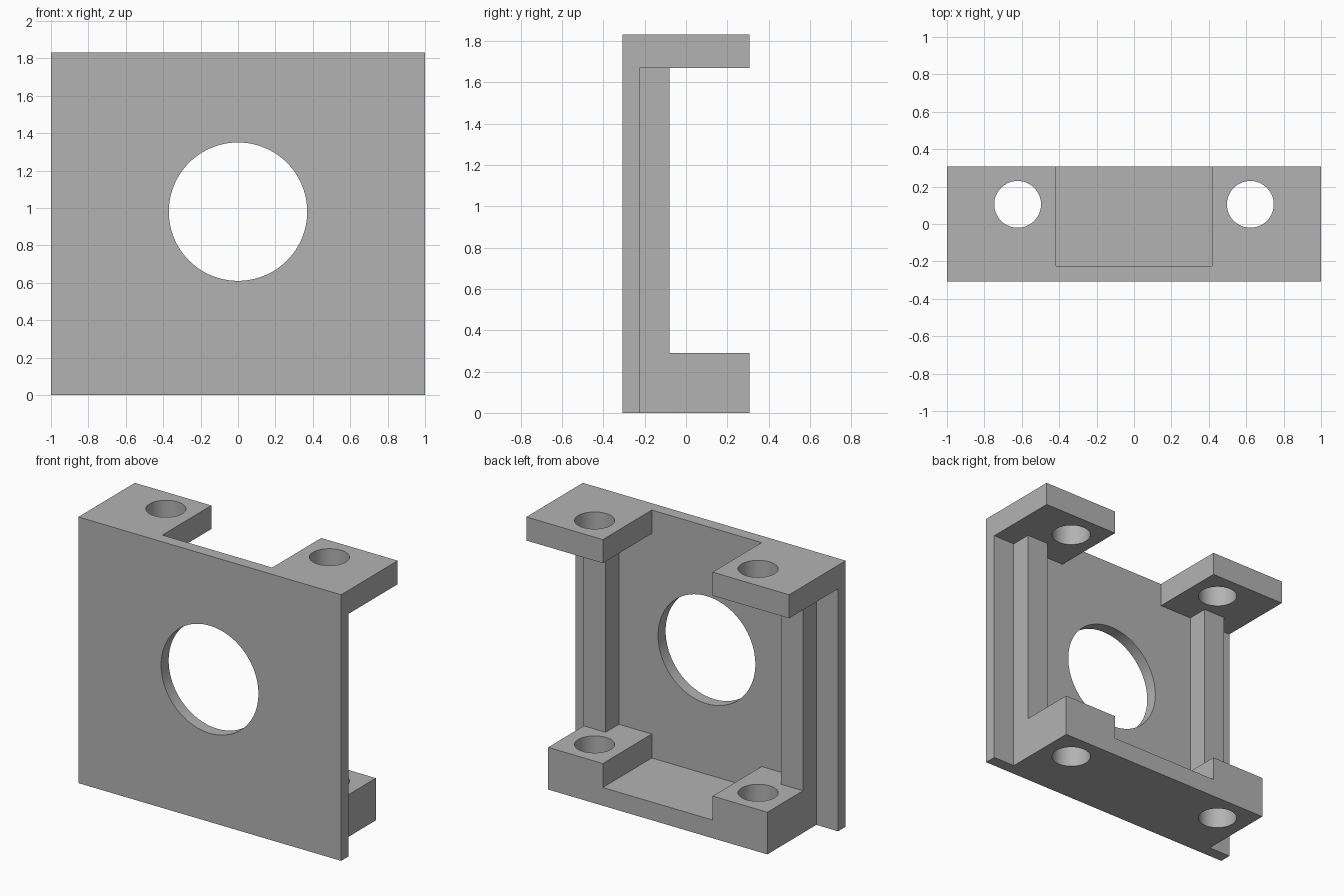
import bpy
import math
from mathutils import Matrix

cube = bpy.data.objects.get("Cube")
if cube:
    bpy.data.objects.remove(cube, do_unlink=True)

# Main dimensions
HALF_W, HALF_D, HEIGHT = 1.0, 0.307, 1.83
PLATE_BACK = -0.225     # rear face of the front plate
POST_BACK = -0.08       # rear face of the corner posts
BLOCK_IN, POST_IN, BLOCK_OUT = 0.418, 0.668, 0.834
FLOOR, BASE_TOP, TAB_BOTTOM = 0.125, 0.29, 1.668
OVER = 0.2              # how far cutters reach past the body

metal = bpy.data.materials.new("plain grey")
GREY = (0.45, 0.45, 0.45, 1.0)
metal.diffuse_color = GREY
metal.use_nodes = True
metal.node_tree.nodes["Principled BSDF"].inputs["Base Color"].default_value = GREY


def box(name, x, y, z):
    """Box from (min, max) pairs on each axis."""
    size = [b - a for a, b in (x, y, z)]
    mid = [(a + b) / 2 for a, b in (x, y, z)]
    bpy.ops.mesh.primitive_cube_add(size=1)
    ob = bpy.context.object
    ob.name = name
    ob.data.transform(Matrix.Translation(mid) @ Matrix.Diagonal((*size, 1)))
    return ob


def rod(name, radius, depth, location, rotation=(0, 0, 0)):
    bpy.ops.mesh.primitive_cylinder_add(vertices=96, radius=radius, depth=depth,
                                        location=location, rotation=rotation)
    ob = bpy.context.object
    ob.name = name
    return ob


def cut(body, cutter):
    """Subtract the cutter and discard it."""
    mod = body.modifiers.new("cut", "BOOLEAN")
    mod.operation = "DIFFERENCE"
    mod.solver = "EXACT"
    mod.object = cutter
    bpy.context.view_layer.objects.active = body
    bpy.ops.object.modifier_apply(modifier=mod.name)
    bpy.data.objects.remove(cutter, do_unlink=True)


# Solid blank
bracket = box("mounting_bracket", (-HALF_W, HALF_W), (-HALF_D, HALF_D), (0, HEIGHT))
back = HALF_D + OVER

# Open back between base and tabs, leaving the posts
cut(bracket, box("back_opening", (-HALF_W - OVER, HALF_W + OVER),
                 (POST_BACK, back), (BASE_TOP, TAB_BOTTOM)))

# Gap between the posts
cut(bracket, box("post_gap", (-POST_IN, POST_IN),
                 (PLATE_BACK, back), (BASE_TOP, TAB_BOTTOM)))

# Channel between the tabs and between the base blocks
cut(bracket, box("middle_channel", (-BLOCK_IN, BLOCK_IN),
                 (PLATE_BACK, back), (FLOOR, HEIGHT + OVER)))

for side in (-1, 1):
    # Step on the outer side, under the tab
    span = sorted((side * BLOCK_OUT, side * (HALF_W + OVER)))
    cut(bracket, box("side_step", span, (PLATE_BACK, back), (-OVER, TAB_BOTTOM)))
    # Bolt holes through tab and base
    cut(bracket, rod("bolt_hole", 0.125, 3, (side * 0.622, 0.105, HEIGHT / 2)))

# Large round opening in the plate
cut(bracket, rod("round_opening", 0.37, 2, (0, 0, 0.98), (math.pi / 2, 0, 0)))

# Finish
bracket.data.materials.clear()
bracket.data.materials.append(metal)
for face in bracket.data.polygons:
    face.material_index = 0
bpy.ops.object.select_all(action="DESELECT")
bracket.select_set(True)
bpy.context.view_layer.objects.active = bracket
bpy.ops.object.shade_smooth_by_angle(angle=math.radians(30))
